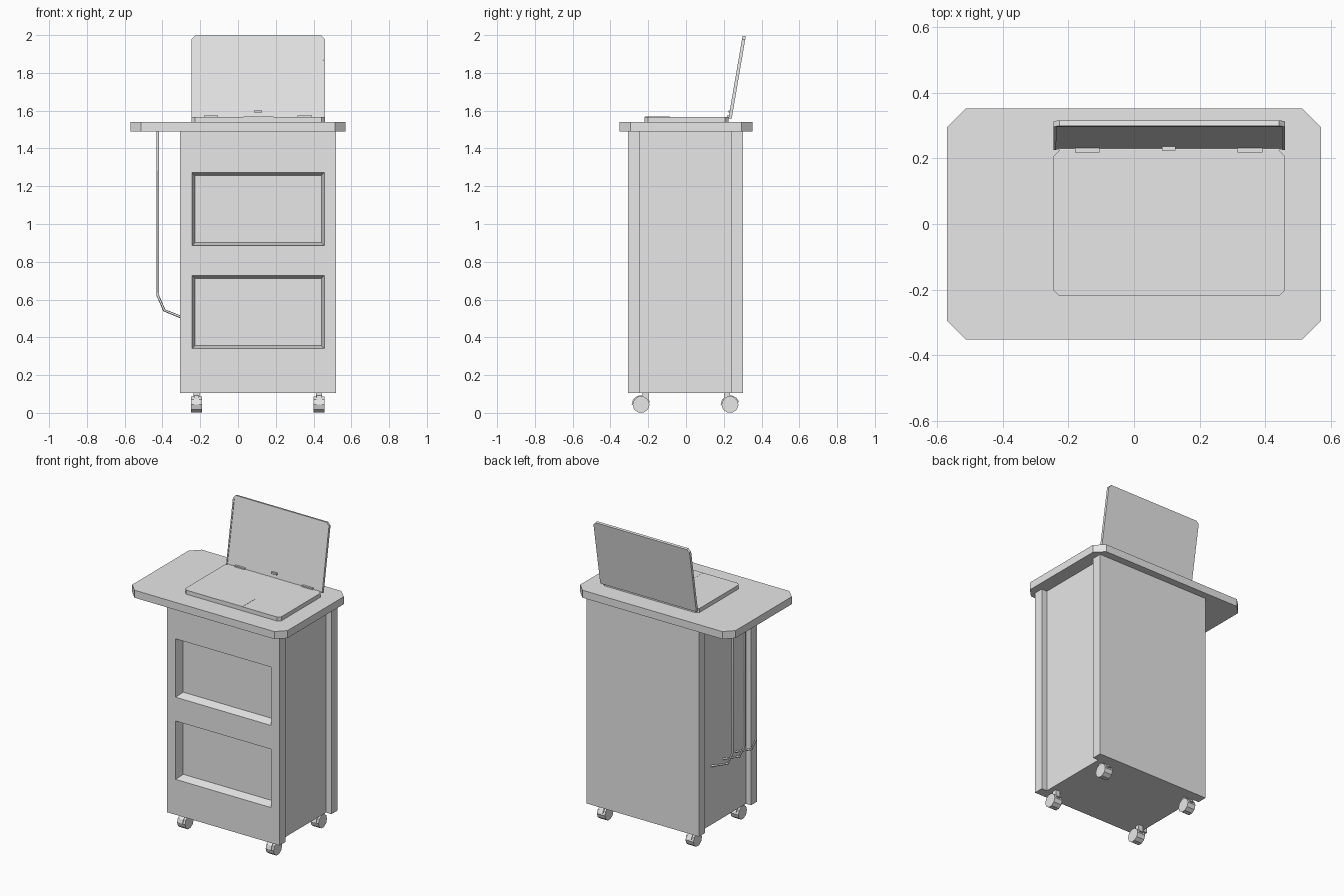
import bpy, bmesh, math
from mathutils import Vector

if "Cube" in bpy.data.objects:
    bpy.data.objects.remove(bpy.data.objects["Cube"], do_unlink=True)

grey = bpy.data.materials.new("light_grey")
grey.use_nodes = True
grey.diffuse_color = (0.8, 0.8, 0.8, 1)
grey.node_tree.nodes["Principled BSDF"].inputs["Base Color"].default_value = (0.8, 0.8, 0.8, 1)


def add(name, bm):
    bmesh.ops.recalc_face_normals(bm, faces=bm.faces)
    mesh = bpy.data.meshes.new(name)
    bm.to_mesh(mesh)
    bm.free()
    mesh.materials.append(grey)
    obj = bpy.data.objects.new(name, mesh)
    bpy.context.scene.collection.objects.link(obj)
    return obj


def box(name, lo, hi):
    bm = bmesh.new()
    bmesh.ops.create_cube(bm, size=1)
    for v in bm.verts:
        v.co = Vector([(a + b) / 2 + c * (b - a) for a, b, c in zip(lo, hi, v.co)])
    return add(name, bm)


def slab(points, z0, z1):
    """Upright prism over a flat outline."""
    bm = bmesh.new()
    base = bm.faces.new([bm.verts.new((x, y, z0)) for x, y in points])
    new = bmesh.ops.extrude_face_region(bm, geom=[base])["geom"]
    for v in new:
        if isinstance(v, bmesh.types.BMVert):
            v.co.z = z1
    bmesh.ops.recalc_face_normals(bm, faces=bm.faces)
    return bm


def cut_rect(x0, x1, y0, y1, c):
    """Rectangle outline with four cut corners."""
    return [(x0 + c, y0), (x1 - c, y0), (x1, y0 + c), (x1, y1 - c),
            (x1 - c, y1), (x0 + c, y1), (x0, y1 - c), (x0, y0 + c)]


# Cabinet: wide front and back panels around a narrower core
box("cabinet_core", (-0.27, -0.245, 0.105), (0.48, 0.24, 1.49))
box("back_panel", (-0.307, 0.238, 0.105), (0.52, 0.303, 1.49))
front = box("front_panel", (-0.307, -0.307, 0.105), (0.52, -0.243, 1.49))

# Two recesses with sloping walls in the front panel
for i, z0 in enumerate((0.34, 0.885)):
    cutter = box("recess_cutter_%d" % i, (-0.243, -0.307, z0), (0.457, -0.25, z0 + 0.387))
    mid = Vector((0.107, 0, z0 + 0.193))
    for v in cutter.data.vertices:
        if v.co.y > -0.28:
            v.co.x -= math.copysign(0.016, v.co.x - mid.x)
            v.co.z -= math.copysign(0.016, v.co.z - mid.z)
        else:
            # continue the taper a little in front of the panel
            v.co.y -= 0.0057
            v.co.x += math.copysign(0.0016, v.co.x - mid.x)
            v.co.z += math.copysign(0.0016, v.co.z - mid.z)
    cutter.hide_render = True
    cutter.hide_viewport = True
    cutter.display_type = 'WIRE'
    mod = front.modifiers.new("recess", 'BOOLEAN')
    mod.object = cutter
    mod.operation = 'DIFFERENCE'
    mod.solver = 'EXACT'

# Worktop
add("worktop", slab(cut_rect(-0.57, 0.57, -0.352, 0.352, 0.057), 1.49, 1.54))

# Laptop base and touchpad
add("laptop_base", slab(cut_rect(-0.245, 0.46, -0.22, 0.225, 0.018), 1.54, 1.567))
box("touchpad", (0.028, -0.218, 1.565), (0.187, -0.085, 1.568))

# Laptop lid with an inset screen, leaning back
tilt = math.radians(9.7)
outline = [(-0.245, 0), (0.46, 0), (0.46, 0.425), (0.442, 0.443), (-0.227, 0.443), (-0.245, 0.425)]
bm = slab(outline, -0.017, 0)
screen = max(bm.faces, key=lambda f: f.calc_center_median().z)
bmesh.ops.inset_individual(bm, faces=[screen], thickness=0.01, depth=0)
for v in screen.verts:
    if v.co.y > 0.2:
        v.co.y = 0.418
sunk = bmesh.ops.extrude_face_region(bm, geom=[screen])["geom"]
for v in sunk:
    if isinstance(v, bmesh.types.BMVert):
        v.co.z -= 0.004
if screen.is_valid:
    bmesh.ops.delete(bm, geom=[screen], context='FACES_ONLY')
bmesh.ops.remove_doubles(bm, verts=bm.verts, dist=0.0005)
lid = add("laptop_lid", bm)
lid.location = (0, 0.225, 1.56)
lid.rotation_euler.x = math.pi / 2 - tilt

# Hinges and latch
for name, x0, x1 in (("left_hinge", 0.315, 0.392), ("right_hinge", -0.18, -0.105)):
    box(name, (x0, 0.218, 1.563), (x1, 0.232, 1.575))
box("latch", (0.086, 0.224, 1.589), (0.127, 0.24, 1.601))

# Casters: wheel, hood over the top and stem
for side, x in (("left", 0.43), ("right", -0.22)):
    for end, y, stem_y in (("front", -0.238, -0.215), ("back", 0.233, 0.217)):
        name = end + "_" + side
        bpy.ops.mesh.primitive_cylinder_add(vertices=10, radius=0.045, depth=0.058,
                                            location=(x, y, 0.044),
                                            rotation=(0, math.pi / 2, 0))
        wheel = bpy.context.object
        wheel.name = name + "_wheel"
        wheel.data.materials.append(grey)
        arc = [math.radians(a) for a in range(15, 190, 33)]
        ring = [(r * math.cos(a), r * math.sin(a))
                for r, run in ((0.05, arc), (0.03, arc[::-1])) for a in run]
        hood = add(name + "_hood", slab(ring, -0.014, 0.014))
        hood.location = (x, y, 0.044)
        hood.rotation_euler = (math.pi / 2, 0, math.pi / 2)
        box(name + "_stem", (x - 0.016, stem_y - 0.016, 0.06), (x + 0.016, stem_y + 0.016, 0.106))

# Three bent rods hanging under the worktop overhang
path = [(-0.424, 1.49), (-0.424, 0.62), (-0.39, 0.543), (-0.272, 0.495)]
for i, y in enumerate((-0.13, -0.005, 0.12)):
    curve = bpy.data.curves.new("hanging_rod_%d" % i, 'CURVE')
    curve.dimensions = '3D'
    curve.bevel_depth = 0.007
    curve.bevel_resolution = 1
    curve.use_fill_caps = True
    spline = curve.splines.new('POLY')
    spline.points.add(len(path) - 1)
    for p, (x, z) in zip(spline.points, path):
        p.co = (x, y, z, 1)
    curve.materials.append(grey)
    rod = bpy.data.objects.new("hanging_rod_%d" % i, curve)
    bpy.context.scene.collection.objects.link(rod)
